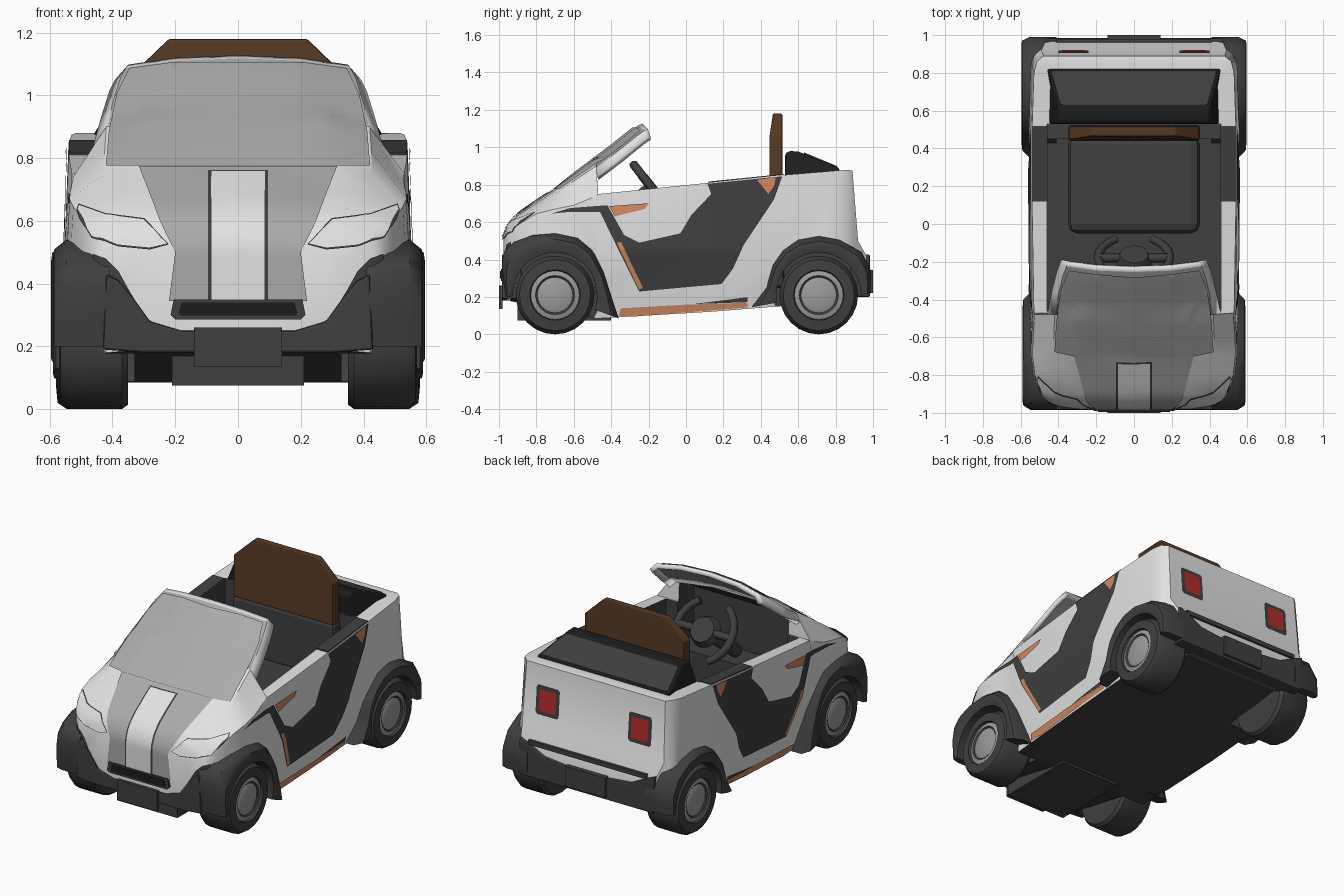
import bpy, bmesh, math
from mathutils import Vector, Matrix
from mathutils.bvhtree import BVHTree

if "Cube" in bpy.data.objects:
    bpy.data.objects.remove(bpy.data.objects["Cube"])

def material(name, r, g, b):
    m = bpy.data.materials.new(name)
    m.diffuse_color = (r, g, b, 1)
    m.use_nodes = True
    m.node_tree.nodes["Principled BSDF"].inputs["Base Color"].default_value = m.diffuse_color
    return m

WHITE = material("white paint", .76, .76, .76)
GREY = material("grey glass", .40, .40, .40)
CHAR = material("charcoal plastic", .05, .05, .05)
BLACK = material("black", .012, .012, .012)
ORANGE = material("orange accent", .62, .25, .115)
BROWN = material("brown seat", .095, .042, .018)
RED = material("red lamp", .45, .025, .025)
SILVER = material("silver rim", .33, .33, .33)

def finish(name, bm, mats, smooth=None, recalc=True):
    if recalc:
        bmesh.ops.recalc_face_normals(bm, faces=bm.faces)
    me = bpy.data.meshes.new(name)
    bm.to_mesh(me)
    bm.free()
    ob = bpy.data.objects.new(name, me)
    bpy.context.collection.objects.link(ob)
    for m in mats:
        me.materials.append(m)
    if smooth:
        shade(ob, smooth)
    return ob

def shade(ob, angle):
    bpy.ops.object.select_all(action='DESELECT')
    ob.select_set(True)
    bpy.context.view_layer.objects.active = ob
    bpy.ops.object.shade_smooth_by_angle(angle=math.radians(angle))

def loft(name, rings, mats, smooth=None):
    """Closed skin through rings of points, capped at both ends."""
    bm = bmesh.new()
    rings = [[bm.verts.new(p) for p in r] for r in rings]
    for r0, r1 in zip(rings, rings[1:]):
        for i in range(len(r0)):
            j = (i + 1) % len(r0)
            bm.faces.new((r0[i], r0[j], r1[j], r1[i]))
    bm.faces.new(rings[0])
    bm.faces.new(rings[-1])
    return finish(name, bm, mats, smooth)

def prism(name, pts, axis, a, b, mat, bevel=0):
    """Outline in (y,z) for axis x, or (x,z) for axis y, extruded from a to b."""
    place = (lambda u, v, t: (t, u, v)) if axis == 'x' else (lambda u, v, t: (u, t, v))
    ob = loft(name, [[place(u, v, t) for u, v in pts] for t in (a, b)], [mat])
    if bevel:
        mod = ob.modifiers.new("bevel", 'BEVEL')
        mod.width, mod.segments, mod.limit_method = bevel, 2, 'ANGLE'
    return ob

def box(name, x0, x1, y0, y1, z0, z1, mat, bevel=0):
    return prism(name, [(y0, z0), (y1, z0), (y1, z1), (y0, z1)], 'x', x0, x1, mat, bevel)

def mirrored(half):
    return half + [(-u, v) for u, v in reversed(half) if u > 0]

def lathe(name, prof, s, cy, mats, segs=24):
    """Spin (radius, x, material) points about the wheel axle."""
    ob = loft(name, [[(s * x, cy + r * math.cos(k * math.tau / segs), .21 + r * math.sin(k * math.tau / segs))
                      for k in range(segs)] for r, x, m in prof], mats, 35)
    for i, f in enumerate(ob.data.polygons):
        f.material_index = prof[i // segs][2] if i < segs * (len(prof) - 1) else int(i > segs * (len(prof) - 1))
    return ob

# Body: loft of mirrored cross-sections
# Nose: y, bottom z, bottom w, mid w, shoulder w, shoulder z, then glass edge w, z, hood w, z, crown z
nose = [
    (-.975, .19, .30, .34, .32, .48, .28, .50, .20, .515, .52),
    (-.95, .18, .42, .46, .43, .53, .36, .56, .24, .58, .585),
    (-.90, .17, .44, .51, .485, .585, .41, .61, .27, .635, .64),
    (-.80, .15, .45, .54, .525, .645, .43, .68, .30, .70, .71),
    (-.70, .13, .46, .55, .537, .67, .425, .75, .30, .77, .775),
    (-.60, .11, .46, .55, .535, .69, .425, .82, .29, .845, .855),
    (-.48, .085, .48, .55, .525, .74, .42, .90, .28, .935, .945)]
# Tub: same first six values, flat on top
tub = [(-.47, .085, .48, .55, .53, .75), (.12, .12, .50, .555, .54, .81), (.50, .15, .50, .555, .54, .85),
       (.80, .18, .49, .55, .53, .875), (.86, .19, .48, .545, .515, .88), (.89, .19, .47, .53, .48, .875),
       (.92, .21, .46, .52, .49, .50), (.965, .22, .44, .48, .47, .42)]
rings = []
for y, b, wb, wm, ws, zs, p, zp, g, zg, zc in nose + [t + (.43, t[5], .28, t[5], t[5]) for t in tub]:
    half = [(0, b), (wb, b), (wm, min(.45, .6 * zs)), (ws, zs), (p, zp), (g, zg), (0, zc)]
    rings.append([(x, y, z) for x, z in half + [(-x, z) for x, z in half[-2:0:-1]]])
body = loft("body", rings, [WHITE, CHAR])
for f in body.data.polygons:
    f.material_index = int(f.normal.z < -.6)

# Cut the cockpit and the wheel wells out of the body
cutters = [prism("cockpit_cutter", [(-.44, .25), (.45, .25), (.45, .48), (.53, .48), (.53, 1.3), (-.46, 1.3),
                                    (-.46, .48), (-.44, .48)], 'x', -.46, .46, CHAR),
           prism("dash_cutter", [(-.62, .48), (-.40, .48), (-.40, .955), (-.62, .79)], 'x', -.38, .38, CHAR)]
for cy in (-.70, .71):
    for s in (-1, 1):
        arc = [(cy + .24 * math.cos(k * math.tau / 32), .21 + .24 * math.sin(k * math.tau / 32)) for k in range(32)]
        cutters.append(prism("well_cutter", arc, 'x', s * .33, s * .8, CHAR))
for c in cutters:
    c.data.materials.clear()
    c.data.materials.append(WHITE)
    c.data.materials.append(CHAR)
    for f in c.data.polygons:
        f.material_index = 1
    mod = body.modifiers.new("cut", 'BOOLEAN')
    mod.operation, mod.solver, mod.object = 'DIFFERENCE', 'EXACT', c
bpy.context.view_layer.update()
cut_mesh = bpy.data.meshes.new_from_object(body.evaluated_get(bpy.context.evaluated_depsgraph_get()))
body.modifiers.clear()
body.data = cut_mesh
for c in cutters:
    bpy.data.objects.remove(c)
shade(body, 32)

# Windshield frame: thin curved shell over the cockpit
bm = bmesh.new()
rows = []
for y, z, p, e in [(-.52, .915, .42, .46), (-.40, 1.005, .40, .435), (-.30, 1.085, .375, .41),
                   (-.255, 1.118, .358, .393), (-.235, 1.128, .35, .385)]:
    half = [(0, y, z), (.2, y + .008, z - .008), (p, y + .03, z - .03), (e, y + .045, z - .07)]
    rows.append([bm.verts.new(q) for q in [(-a, b, c) for a, b, c in half[:0:-1]] + half])
for i in range(4):
    for j in range(6):
        f = bm.faces.new((rows[i][j], rows[i][j + 1], rows[i + 1][j + 1], rows[i + 1][j]))
        f.material_index = int(0 < j < 5 and i < 3)
bm.normal_update()
frame = finish("windshield_frame", bm, [WHITE, GREY], 40, recalc=False)
mod = frame.modifiers.new("thickness", 'SOLIDIFY')
mod.thickness, mod.offset = .03, -1

# Plates: flat outlines projected on to the body along one axis
bpy.context.view_layer.update()
dg = bpy.context.evaluated_depsgraph_get()
trees = [BVHTree.FromObject(o, dg) for o in (body, frame)]

def plate(name, pts, axis, s, mat, off=.006, step=.025):
    bm = bmesh.new()
    place = (lambda u, v: Vector((s * .56, u, v))) if axis == 'x' else (lambda u, v: Vector((u, s * .96, v)))
    d = Vector((-s, 0, 0)) if axis == 'x' else Vector((0, -s, 0))
    bm.faces.new([bm.verts.new(place(u, v)) for u, v in pts])
    for k, n in ((0, Vector((0, 1, 0)) if axis == 'x' else Vector((1, 0, 0))), (1, Vector((0, 0, 1)))):
        lo, hi = min(p[k] for p in pts), max(p[k] for p in pts)
        for i in range(math.floor(lo / step) + 1, math.ceil(hi / step)):
            bmesh.ops.bisect_plane(bm, geom=bm.verts[:] + bm.edges[:] + bm.faces[:],
                                   plane_co=n * (i * step), plane_no=n)
    bmesh.ops.triangulate(bm, faces=bm.faces[:])
    for v in bm.verts:
        hits = [t.ray_cast(v.co - d * 2, d) for t in trees]
        hits = [h for h in hits if h[0] is not None and h[0].dot(d) < 0]
        h = min(hits or [t.find_nearest(v.co) for t in trees], key=lambda q: q[3])
        n = h[1] if h[1].dot(d) < 0 else -h[1]
        v.co = h[0] + n * off
    bm.normal_update()
    for f in bm.faces:
        if f.normal.dot(d) > 0:
            f.normal_flip()
    return finish(name, bm, [mat], 40, recalc=False)

# Glass, hood panel and hood stripe
plate("windshield_glass", mirrored([(.42, .77), (.41, .88), (.385, 1.0), (.345, 1.08), (.2, 1.10)]), 'y', -1, GREY, .0085)
plate("hood_panel", mirrored([(.22, .345), (.20, .5), (.25, .6), (.315, .77)]), 'y', -1, GREY)
plate("stripe_border", mirrored([(.095, .345), (.095, .755)]), 'y', -1, CHAR, .008)
plate("hood_stripe", mirrored([(.085, .345), (.085, .75)]), 'y', -1, WHITE, .0105)

for s, side in ((-1, "left"), (1, "right")):
    # Painted door panels, accents and sill
    for part, pts, mat, off in [
        ("door_panel", [(-.72, .645), (-.62, .675), (-.42, .69), (-.33, .53), (-.25, .49), (-.03, .54), (.03, .64),
                        (.135, .75), (.115, .805), (.515, .845), (.47, .72), (.31, .48), (.25, .35), (.19, .27),
                        (-.25, .23), (-.37, .47), (-.46, .655), (-.62, .655)], CHAR, .005),
        ("door_accent", [(-.41, .685), (-.2, .70), (-.22, .67), (-.38, .63)], ORANGE, .008),
        ("door_edge_accent", [(-.37, .49), (-.345, .49), (-.23, .25), (-.25, .24)], ORANGE, .008),
        ("pillar_accent", [(.38, .825), (.48, .84), (.47, .79), (.44, .75)], ORANGE, .008),
        ("sill_accent", [(-.36, .09), (.33, .145), (.33, .17), (0, .16), (-.35, .14)], ORANGE, .006),
        ("sill_line", [(.04, .163), (.33, .173), (.33, .20)], CHAR, .006)]:
        plate(side + "_" + part, pts, 'x', s, mat, off)
    prism(side + "_rim", [(.12, .805), (.52, .848), (.52, .857), (.12, .817)], 'x', s * .458, s * .538, CHAR)
    # Headlights, dark bumper corners and tail lights
    lamp = [(.225, .525), (.30, .60), (.42, .615), (.505, .645), (.51, .63), (.46, .55), (.38, .522), (.28, .512)]
    edge = [(.22, .523), (.297, .605), (.42, .62), (.507, .651), (.514, .63), (.463, .546), (.38, .517), (.28, .507)]
    plate(side + "_headlight_seal", [(s * u, v) for u, v in edge], 'y', -1, CHAR, .006)
    plate(side + "_headlight", [(s * u, v) for u, v in lamp], 'y', -1, WHITE, .0105)
    corner = [(.46, .495), (.42, .48), (.38, .44), (.33, .35), (.28, .28), (.28, .22), (.46, .22)]
    plate(side + "_bumper_corner", [(s * u, v) for u, v in corner], 'y', -1, CHAR)
    for part, w, h, mat, off in (("frame", .08, .09, CHAR, .005), ("lens", .058, .066, RED, .009)):
        plate(side + "_tail_light_" + part, [(s * .32 + a * w, .665 + b * h) for a, b in
              ((-1, -.85), (-.85, -1), (.85, -1), (1, -.85), (1, .85), (.85, 1), (-.85, 1), (-1, .85))],
              'y', 1, mat, off, .05)
    # Fenders: rounded sections swept round each wheel opening
    for part, cy, outline, xo in [
        ("front", -.70, [(-.36, .085), (-.44, .33), (-.5, .45), (-.58, .515), (-.70, .54), (-.82, .53),
                         (-.92, .495), (-.975, .44), (-.985, .35), (-.965, .2)], .592),
        ("rear", .71, [(.985, .215), (.99, .34), (.94, .44), (.82, .505), (.71, .525), (.6, .505),
                       (.52, .45), (.465, .37), (.43, .25), (.35, .145)], .598)]:
        fine = [p for a, b in zip(outline, outline[1:]) for p in (a, ((a[0] + b[0]) / 2, (a[1] + b[1]) / 2))]
        rings = []
        for y, z in fine + [outline[-1]]:
            o, c = Vector((y, z)), Vector((cy, .21))
            c = c + (o - c).normalized() * .227
            rings.append([(s * x, *c.lerp(o, t)) for t, x in ((0, .41), (0, xo - .012), (.35, xo - .002),
                                                              (.7, xo - .006), (1, xo - .045), (1, .41))])
        loft(side + "_" + part + "_fender", rings, [CHAR], 45)
        # Wheels: tyre and rim in one spun shape
        dx = 0 if part == "front" else .01
        lathe(side + "_" + part + "_wheel", [(r, x + dx, m) for r, x, m in [
            (.13, .35, 0), (.195, .35, 0), (.21, .37, 0), (.21, .535, 0), (.19, .565, 0), (.135, .57, 0),
            (.13, .555, 1), (.105, .562, 0), (.095, .555, 1), (.08, .562, 1)]], s, cy, [CHAR, SILVER])

# Front bumper, grille and plate
prism("front_bumper", mirrored([(.18, .25), (.28, .28), (.33, .35), (.38, .41), (.42, .43), (.43, .19),
                               (.3, .18)]), 'y', -.985, -.88, CHAR, .008)
box("front_valance", -.21, .21, -.90, -.40, .075, .19, CHAR)
prism("grille_frame", mirrored([(.2, .285), (.215, .30), (.205, .35)]), 'y', -.99, -.95, CHAR)
prism("grille", mirrored([(.18, .298), (.19, .305), (.18, .34)]), 'y', -.994, -.96, BLACK)
box("front_plate", -.14, .14, -1.0, -.98, .135, .26, CHAR)
# Rear bumper, trunk lip and plate
prism("rear_bumper", mirrored([(.46, .2), (.47, .43), (.42, .41), (.3, .35), (.1, .33)]), 'y', .88, .985, CHAR, .01)
box("trunk_lip", -.41, .41, .93, .978, .40, .428, CHAR)
box("rear_plate", -.14, .14, .97, 1.0, .22, .345, CHAR)

# Folded soft top behind the seat, narrower towards its top
for ob in (prism("folded_top", [(.53, .8), (.53, .965), (.55, .98), (.60, .978), (.82, .888), (.82, .8)],
                 'x', -.47, .47, BLACK, .01),
           prism("folded_top_panel", [(.63, .95), (.63, .973), (.81, .899), (.81, .87)], 'x', -.455, .455, CHAR, .005)):
    for v in ob.data.vertices:
        v.co.x *= 1 - max(0, v.co.z - .87) * 1.5

# Seat
box("seat_cushion", -.35, .35, -.05, .47, .25, .48, CHAR, .05)
box("seat_lower_back", -.35, .35, .44, .525, .25, .81, CHAR, .02)
back = prism("seat_back", mirrored([(.345, .80), (.345, 1.06), (.22, 1.18)]), 'y', .445, .515, BROWN, .008)
for v in back.data.vertices:
    if v.co.z > 1.1 and v.co.y < .48:
        v.co.y += .02

# Steering yoke: hub, column, two grips and spokes
tilt = Matrix.Translation((0, -.18, .78)) @ Matrix.Rotation(math.radians(-52), 4, 'X')
bm = bmesh.new()
for r0, r1, depth, z in ((.095, .075, .05, 0), (.04, .04, .4, -.2)):
    bmesh.ops.create_cone(bm, cap_ends=True, segments=20, radius1=r0, radius2=r1, depth=depth,
                          matrix=tilt @ Matrix.Translation((0, 0, z)))
finish("steering_hub", bm, [CHAR], 35)
for s, side in ((-1, "left"), (1, "right")):
    paths = [[(s * .19 * math.cos(math.radians(a)), .19 * math.sin(math.radians(a))) for a in range(-60, 61, 15)],
             [(s * .06, 0), (s * .19, 0)]]
    cu = bpy.data.curves.new(side + "_steering_grip", 'CURVE')
    cu.dimensions, cu.bevel_depth, cu.bevel_resolution, cu.use_fill_caps = '3D', .024, 1, True
    for path in paths:
        sp = cu.splines.new('POLY')
        sp.points.add(len(path) - 1)
        for q, (x, y) in zip(sp.points, path):
            q.co = (*(tilt @ Vector((x, y, 0))), 1)
    cu.materials.append(CHAR)
    bpy.context.collection.objects.link(bpy.data.objects.new(side + "_steering_grip", cu))
